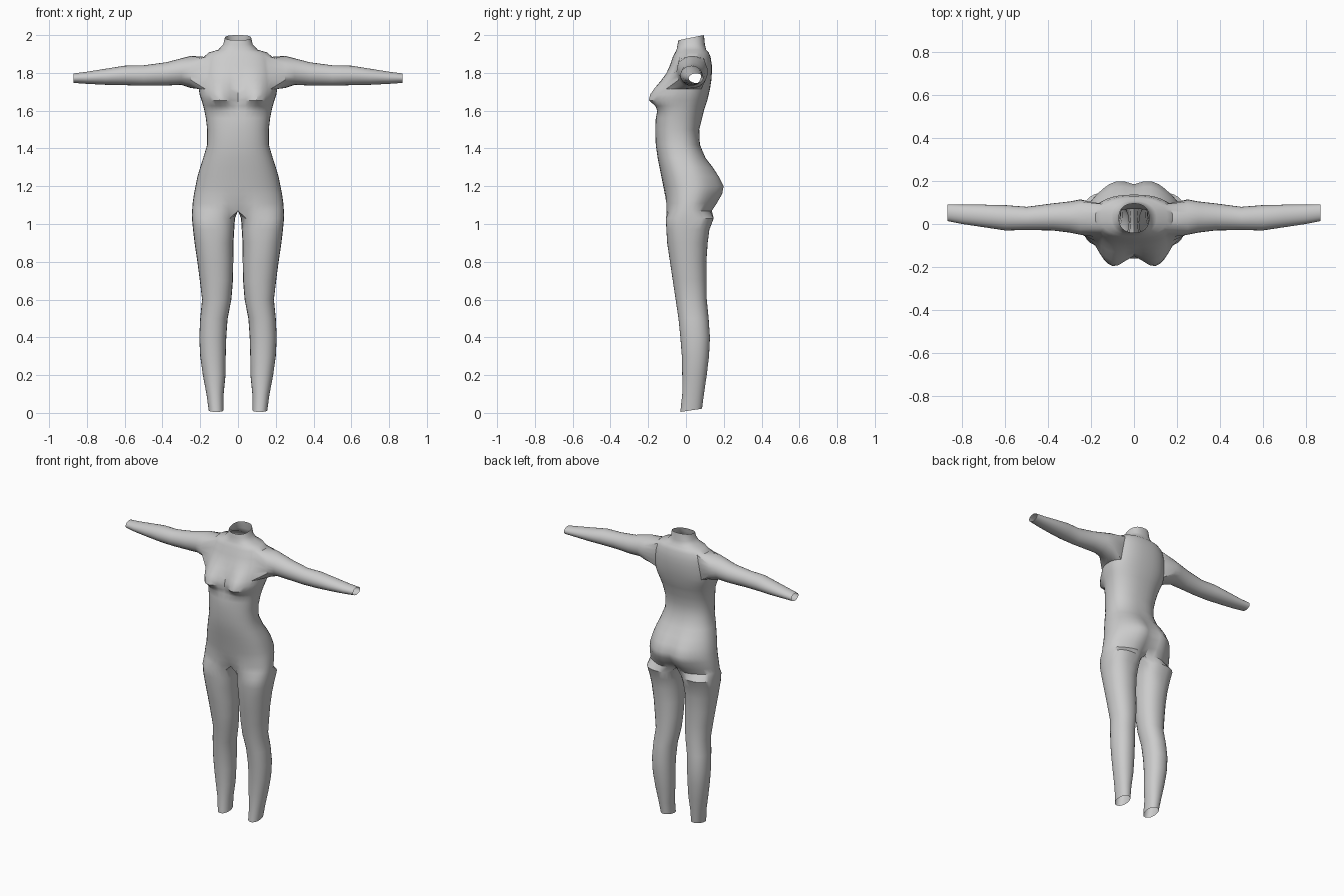
import bpy, bmesh
from math import sin, cos, radians, exp, copysign

if "Cube" in bpy.data.objects:
    bpy.data.objects.remove(bpy.data.objects["Cube"])

SEG = 20                      # segments around half of the torso
HOLE_COLS = (6, 14)           # armhole columns
HOLE_ROWS = (14, 18)          # armhole rows

# Torso rows: height, half width, front y, back y
TORSO = [
    (1.07, .243, -.110, .125), (1.11, .240, -.110, .140), (1.16, .233, -.113, .157),
    (1.20, .225, -.120, .165), (1.25, .215, -.130, .150), (1.30, .200, -.140, .130),
    (1.35, .184, -.150, .100), (1.42, .163, -.160, .073), (1.50, .163, -.162, .070),
    (1.56, .170, -.160, .085), (1.60, .178, -.150, .095), (1.625, .184, -.143, .103),
    (1.655, .193, -.138, .113), (1.685, .203, -.130, .120), (1.715, .208, -.125, .127),
    (1.76, .205, -.115, .134), (1.80, .200, -.100, .137), (1.84, .193, -.085, .137),
    (1.885, .180, -.070, .130), (1.908, .155, -.058, .120), (1.922, .105, -.050, .107),
    (1.95, .078, -.045, .100), (2.00, .070, -.040, .095)]
# Leg rows: height, inner x, outer x, front y, back y
LEG = [
    (1.03, .016, .244, -.107, .147), (.97, .020, .238, -.104, .124), (.90, .024, .230, -.100, .115),
    (.80, .025, .215, -.085, .108), (.70, .027, .202, -.070, .109), (.60, .035, .190, -.055, .110),
    (.50, .055, .200, -.040, .120), (.40, .062, .205, -.030, .127), (.30, .065, .200, -.022, .122),
    (.20, .066, .186, -.020, .110), (.10, .076, .167, -.020, .095), (.005, .077, .155, -.030, .085)]
# Arm rows: x, front y, back y, bottom z, top z
ARM = [
    (.25, -.050, .115, 1.720, 1.890), (.30, -.040, .105, 1.737, 1.877), (.38, -.030, .096, 1.733, 1.856),
    (.50, -.028, .080, 1.732, 1.840), (.60, -.030, .088, 1.735, 1.838), (.70, -.015, .090, 1.737, 1.822),
    (.80, .000, .090, 1.742, 1.806), (.87, .014, .092, 1.747, 1.797)]

bm = bmesh.new()


def soft(v, p=.85):
    return copysign(abs(v) ** p, v)


def bell(v, centre, spread):
    return exp(-((v - centre) / spread) ** 2 / 2)


def skin(a, b, closed=True, skip=()):
    n = len(a)
    for i in range(n if closed else n - 1):
        if i not in skip:
            j = (i + 1) % n
            bm.faces.new((a[i], a[j], b[j], b[i]))


def torso_ring(z, w, f, b):
    ring = []
    for i in range(SEG + 1):
        t = radians(-90 + 180 * i / SEG)
        x = 0 if i in (0, SEG) else w * soft(cos(t))
        y = (f + b) / 2 + (b - f) / 2 * soft(sin(t))
        groin = .03 * bell(x, 0, .035) * bell(z, 1.07, .03)
        if sin(t) < 0:   # bust and groin
            y -= .075 * bell(x, .105, .055) * bell(z, 1.665, .065 if z > 1.665 else .03)
            y += groin
        else:            # buttocks
            y += .043 * sin(t) * bell(x, .085, .07) * bell(z, 1.18, .085) - groin
        tilt = (y - b) * .2 if z > 1.99 else 0
        ring.append(bm.verts.new((x, y, z + tilt)))
    return ring


# Torso half, leaving an armhole
rings = [torso_ring(*r) for r in TORSO]
c0, c1 = HOLE_COLS
r0, r1 = HOLE_ROWS
for k in range(len(rings) - 1):
    skin(rings[k], rings[k + 1], False, range(c0, c1) if r0 <= k < r1 else ())

# Leg, starting from the torso's lower edge and a crotch strip
low = rings[0]
INNER = 5
start, end = low[-1].co.copy(), low[0].co.copy()
prev = low + [bm.verts.new(start.lerp(end, (i + 1) / (INNER + 1))) for i in range(INNER)]
for z, xi, xo, f, b in LEG:
    ring = []
    for i in range(SEG + 1 + INNER):
        if i <= SEG:
            a = radians(-135 + 270 * i / SEG)
        else:
            a = radians(135 + 90 * (i - SEG) / (INNER + 1))
        p = .8 if z > .9 else .92
        y = (f + b) / 2 + (b - f) / 2 * soft(sin(a), p)
        dz = .15 * (y - f) if z < .01 else 0
        ring.append(bm.verts.new(((xi + xo) / 2 + (xo - xi) / 2 * soft(cos(a), p), y, z + dz)))
    skin(ring, prev)
    prev = ring

# Arm, starting from the armhole edge
prev = ([rings[r0][c] for c in range(c0, c1)] + [rings[r][c1] for r in range(r0, r1)]
        + [rings[r1][c] for c in range(c1, c0, -1)] + [rings[r][c0] for r in range(r1, r0, -1)])
n = len(prev)
for x, y0, y1, z0, z1 in ARM:
    ring = []
    for i in range(n):
        a = radians(210 + 360 * i / n)
        ring.append(bm.verts.new((x, (y0 + y1) / 2 + (y1 - y0) / 2 * cos(a),
                                  (z0 + z1) / 2 + (z1 - z0) / 2 * sin(a))))
    skin(prev, ring)
    prev = ring

bmesh.ops.recalc_face_normals(bm, faces=bm.faces)
mesh = bpy.data.meshes.new("body")
bm.to_mesh(mesh)
bm.free()
body = bpy.data.objects.new("body", mesh)
bpy.context.collection.objects.link(body)

# Mirror to the other side
mirror = body.modifiers.new("mirror", 'MIRROR')
mirror.use_clip = True
mirror.merge_threshold = .001
bpy.context.view_layer.objects.active = body
body.select_set(True)
bpy.ops.object.modifier_apply(modifier="mirror")
bpy.ops.object.shade_smooth_by_angle(angle=radians(35))
